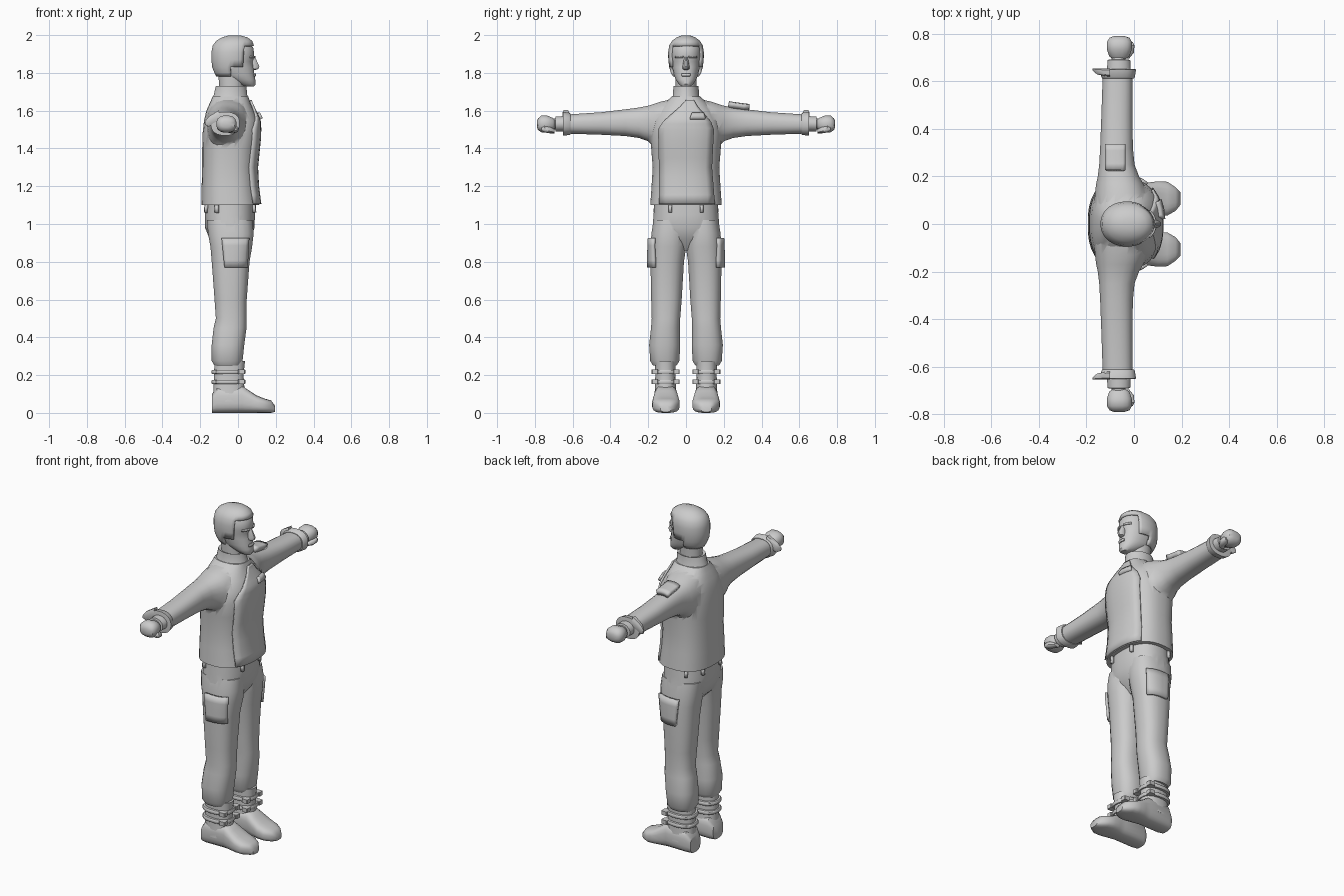
import bpy, bmesh, math
from mathutils import Vector
from mathutils.bvhtree import BVHTree

grey = bpy.data.materials.new("plain grey")
grey.diffuse_color = (0.6, 0.6, 0.6, 1)


def finish(bm, name, angle=40):
    bmesh.ops.recalc_face_normals(bm, faces=bm.faces)
    me = bpy.data.meshes.new(name)
    bm.to_mesh(me)
    bm.free()
    me.materials.append(grey)
    ob = bpy.data.objects.new(name, me)
    bpy.context.collection.objects.link(ob)
    smooth(ob, angle)
    return ob


def smooth(ob, angle=40):
    bpy.ops.object.select_all(action='DESELECT')
    ob.select_set(True)
    bpy.context.view_layer.objects.active = ob
    bpy.ops.object.shade_smooth_by_angle(angle=math.radians(angle))


def loft(name, axis, rings, seg=24, power=2.4, side=1, keep=None, angle=40):
    """Skin rounded sections (position, a0, a1, b0, b1) along an axis; side=-1 mirrors y."""
    bm = bmesh.new()
    rows = []
    for p, a0, a1, b0, b1 in rings:
        row = []
        for i in range(seg):
            t = math.tau * (i + 0.5) / seg
            c, s = math.cos(t), math.sin(t)
            a = (a0 + a1) / 2 + (a1 - a0) / 2 * math.copysign(abs(c) ** (2 / power), c)
            b = (b0 + b1) / 2 + (b1 - b0) / 2 * math.copysign(abs(s) ** (2 / power), s)
            x, y, z = {'x': (p, a, b), 'y': (a, p, b), 'z': (a, b, p)}[axis]
            row.append(bm.verts.new((x, y * side, z)))
        rows.append(row)
    for r, q in zip(rows, rows[1:]):
        for i in range(seg):
            j = (i + 1) % seg
            bm.faces.new((r[i], r[j], q[j], q[i]))
    bm.faces.new(rows[0])
    bm.faces.new(rows[-1])
    if keep:
        bad = [f for f in bm.faces if not keep(f.calc_center_median())]
        bmesh.ops.delete(bm, geom=bad, context='FACES')
    return finish(bm, name, angle)


def union(base, others):
    for o in others:
        m = base.modifiers.new("union", 'BOOLEAN')
        m.operation, m.solver, m.object = 'UNION', 'EXACT', o
        bpy.context.view_layer.objects.active = base
        bpy.ops.object.modifier_apply(modifier=m.name)
        bpy.data.objects.remove(o)
    smooth(base, 45)
    return base


def patch(name, target, axis, sign, rows, thick, steps=4, cols=8):
    """Plate laid on a surface; rows are (v, u0, u1) in the plane across the axis."""
    bm = bmesh.new()
    bm.from_mesh(target.data)
    tree = BVHTree.FromBMesh(bm)
    bm.clear()
    k = 'xyz'.index(axis)
    out = Vector([sign if i == k else 0 for i in range(3)])
    grid = []
    for n, (r, q) in enumerate(zip(rows, rows[1:])):
        for s in range(steps + (n == len(rows) - 2)):
            v, u0, u1 = [a + (b - a) * s / steps for a, b in zip(r, q)]
            line = []
            for c in range(cols + 1):
                u = u0 + (u1 - u0) * c / cols
                o = Vector({'x': (0, u, v), 'y': (u, 0, v), 'z': (u, v, 0)}[axis])
                o += out * 3
                hit = tree.ray_cast(o, -out)[0] or tree.find_nearest(o)[0]
                line.append(bm.verts.new(hit + out * thick / 2))
            grid.append(line)
    for a, b in zip(grid, grid[1:]):
        for c in range(cols):
            bm.faces.new((a[c], a[c + 1], b[c + 1], b[c]))
    ob = finish(bm, name)
    m = ob.modifiers.new("thickness", 'SOLIDIFY')
    m.thickness, m.offset = thick, 0
    return ob


# Jacket: body plus sleeves
jacket = loft("jacket", 'z', [
    (1.10, -.195, .113, -.19, .19), (1.2, -.193, .1, -.183, .183),
    (1.3, -.19, .095, -.177, .177), (1.4, -.19, .105, -.185, .185),
    (1.48, -.188, .113, -.19, .19), (1.55, -.18, .11, -.175, .175),
    (1.6, -.168, .085, -.15, .15), (1.64, -.15, .066, -.115, .115),
    (1.675, -.135, .055, -.075, .075)], seg=32, power=2.5)
sleeves = [loft("sleeve", 'y', [
    (.06, -.17, .07, 1.38, 1.665), (.13, -.165, .058, 1.385, 1.65),
    (.17, -.16, .04, 1.405, 1.637), (.2, -.153, .022, 1.437, 1.627),
    (.25, -.147, .003, 1.455, 1.617), (.32, -.143, -.004, 1.465, 1.608),
    (.45, -.138, -.006, 1.472, 1.592), (.63, -.132, -.006, 1.478, 1.58)],
    seg=20, side=s) for s in (1, -1)]
union(jacket, sleeves)

# Overlapping front panel, chest badge and shoulder patch
patch("front_panel", jacket, 'x', 1, [(1.105, -.14, .15), (1.3, -.14, .135),
      (1.5, -.145, .145), (1.54, -.12, .13), (1.62, -.03, .06), (1.655, 0, .04)], .012)
patch("chest_badge", jacket, 'x', 1, [(1.555, .02, .1), (1.585, .03, .09)], .026, 2)
patch("shoulder_patch", jacket, 'z', 1, [(.225, -.115, -.04), (.335, -.115, -.04)], .03)

# Collar and neck
loft("collar", 'z', [(1.655, -.14, .062, -.08, .08), (1.68, -.13, .05, -.07, .07),
     (1.73, -.118, .045, -.067, .067), (1.725, -.108, .035, -.058, .058)], power=2)
loft("neck", 'z', [(1.66, -.1, .03, -.055, .055), (1.74, -.1, .03, -.055, .055),
     (1.83, -.11, .04, -.06, .06)], power=2)

# Head, with nose, brows and lips
head = loft("head", 'z', [
    (1.728, .04, .085, -.022, .022), (1.74, .005, .094, -.038, .038),
    (1.765, -.05, .092, -.055, .055), (1.79, -.1, .088, -.065, .065),
    (1.83, -.12, .083, -.073, .073), (1.86, -.125, .077, -.077, .077),
    (1.885, -.128, .087, -.08, .08), (1.93, -.125, .083, -.08, .08),
    (1.965, -.1, .06, -.065, .065), (1.985, -.07, .03, -.04, .04)], power=2.2)
loft("nose", 'z', [(1.885, .06, .09, -.009, .009), (1.835, .055, .115, -.018, .018),
     (1.82, .055, .108, -.018, .018), (1.815, .06, .09, -.01, .01)], seg=10, power=2)
for s in (1, -1):
    patch("brow", head, 'x', 1, [(1.88, s * .015, s * .055), (1.89, s * .015, s * .055)], .008, 1)
patch("lips", head, 'x', 1, [(1.782, -.022, .022), (1.795, -.022, .022)], .008, 2)

# Hair cap with sideburns, open over the face
hair = loft("hair", 'z', [
    (1.78, -.115, .055, -.068, .068), (1.8, -.125, .065, -.08, .08),
    (1.83, -.137, .075, -.089, .089), (1.87, -.141, .08, -.094, .094),
    (1.91, -.141, .083, -.095, .095), (1.945, -.134, .085, -.089, .089),
    (1.97, -.115, .075, -.074, .074), (1.988, -.085, .05, -.05, .05),
    (1.998, -.05, .015, -.022, .022)], seg=40, power=2.1,
    keep=lambda c: c.z > 1.782 and not (c.x > .032 and c.z < 1.945)
    and not (c.x > -.04 and c.z < 1.815))
hair.modifiers.new("thickness", 'SOLIDIFY').thickness = .014

# Trousers: hips plus legs
hips = loft("trousers", 'z', [
    (.86, -.09, .02, -.03, .03), (.92, -.15, .065, -.15, .15), (.98, -.175, .088, -.178, .178),
    (1.05, -.175, .09, -.172, .172), (1.11, -.17, .088, -.168, .168)], seg=32)
legs = [loft("leg", 'z', [
    (.25, -.125, .015, .05, .175), (.275, -.14, .025, .034, .19), (.36, -.14, .034, .03, .196),
    (.45, -.13, .046, .032, .186), (.5, -.118, .046, .03, .182), (.6, -.125, .047, .022, .185),
    (.8, -.14, .062, .01, .189), (.88, -.147, .076, -.002, .188), (.95, -.16, .084, -.004, .184),
    (1.02, -.165, .078, -.002, .172)], seg=20, side=s) for s in (1, -1)]
union(hips, legs)
for s in (1, -1):
    patch("thigh_pocket", hips, 'y', s, [(.77, -.07, .045), (.925, -.085, .055)], .018)
    for d in (1, -1):
        patch("belt_loop", hips, 'x', d, [(1.06, s * .075, s * .09), (1.1, s * .075, s * .09)], .016, 1, 1)
    patch("belt_loop", hips, 'y', s, [(1.06, -.12, -.105), (1.1, -.12, -.105)], .016, 1, 1)

for s in (1, -1):
    # Boots: shaft, shoe, sole-flat bottom, straps and buckles
    loft("boot_shaft", 'z', [(.06, -.135, .04, .045, .17), (.13, -.13, .035, .052, .165),
         (.2, -.128, .03, .055, .163), (.275, -.125, .038, .055, .165)], side=s, seg=20)
    loft("shoe", 'x', [(-.138, .06, .155, 0, .1), (-.11, .043, .17, 0, .14),
         (.02, .045, .168, 0, .145), (.06, .038, .175, 0, .118), (.1, .033, .18, 0, .092),
         (.14, .035, .178, 0, .076), (.175, .055, .155, 0, .066),
         (.195, .08, .135, .005, .04)], side=s, seg=20, power=3)
    for z in (.164, .217):
        loft("boot_strap", 'z', [(z - .011, -.137, .038, .04, .178), (z - .006, -.141, .041, .036, .182),
             (z + .006, -.141, .041, .036, .182), (z + .011, -.137, .038, .04, .178)], side=s, seg=20)
        for y in (.05, .165):
            loft("strap_buckle", 'z', [(z - .012, .0, .038, y - .017, y + .017),
                 (z + .012, .0, .038, y - .017, y + .017)], side=s, seg=8, power=8)
    # Cuff with pointed rear tab, wrist band and fist
    loft("cuff", 'y', [(.612, -.134, .0, 1.474, 1.584), (.618, -.138, .004, 1.47, 1.59),
         (.65, -.145, .01, 1.468, 1.594), (.652, -.13, -.004, 1.48, 1.58)], side=s, seg=20)
    loft("cuff_tab", 'x', [(-.174, .645, .654, 1.525, 1.545), (-.155, .628, .654, 1.515, 1.57),
         (-.1, .618, .654, 1.54, 1.604)], side=s, seg=8, power=4)
    loft("wrist", 'y', [(.64, -.115, -.012, 1.49, 1.572), (.69, -.112, -.015, 1.488, 1.57),
         (.692, -.095, -.035, 1.5, 1.56), (.72, -.09, -.035, 1.505, 1.555)], side=s, seg=16, power=2)
    loft("fist", 'y', [(.69, -.085, -.04, 1.51, 1.55), (.705, -.105, -.018, 1.495, 1.562),
         (.735, -.115, -.008, 1.483, 1.575), (.765, -.115, -.008, 1.485, 1.575),
         (.783, -.103, -.018, 1.497, 1.56), (.79, -.085, -.04, 1.512, 1.545)], side=s, seg=16)
    loft("thumb", 'y', [(.695, -.055, -.02, 1.48, 1.5), (.72, -.045, .0, 1.48, 1.515),
         (.75, -.04, .003, 1.485, 1.52), (.765, -.03, -.005, 1.495, 1.51)], side=s, seg=10)
